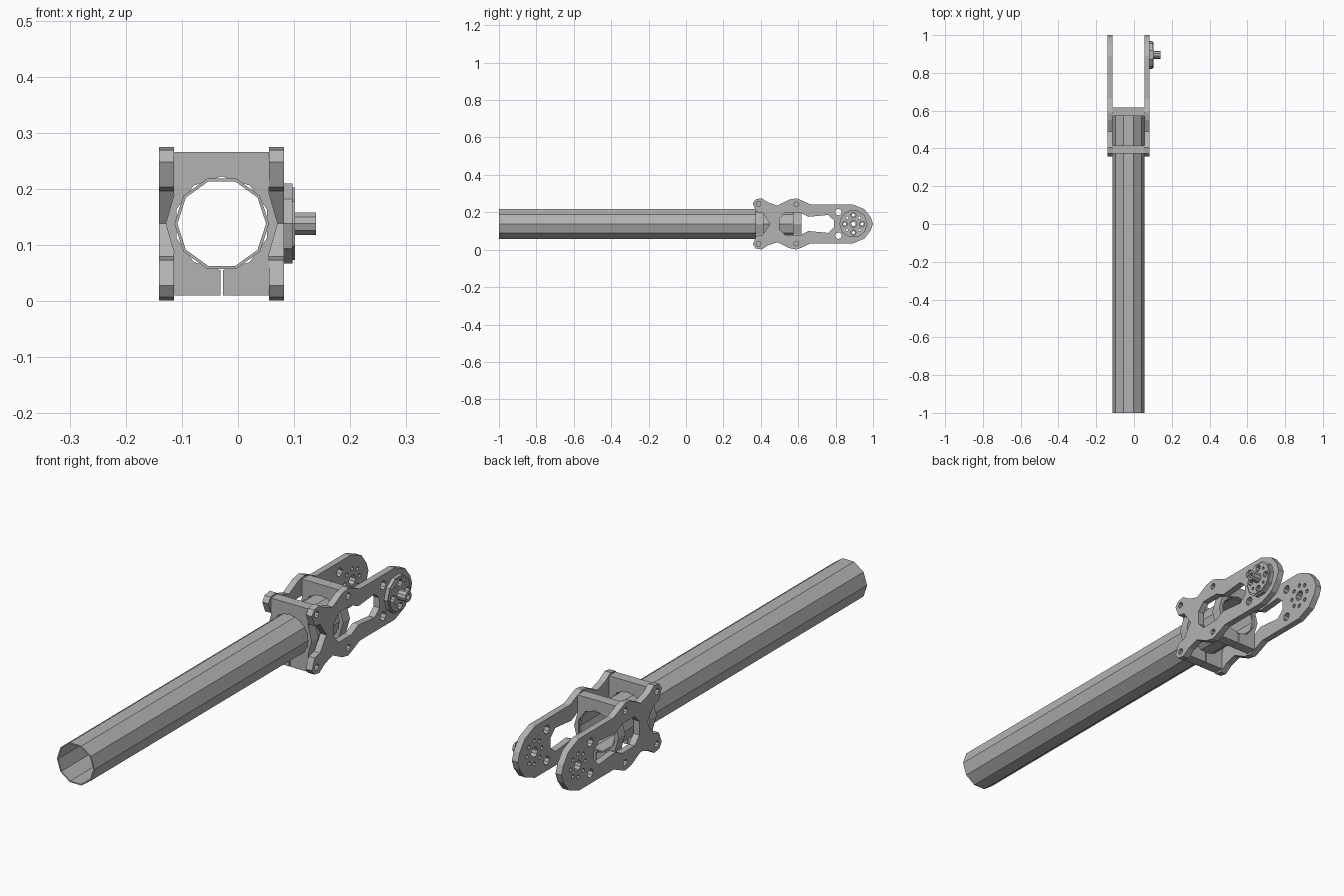
import bpy, bmesh
from math import cos, sin, radians
from mathutils import Matrix

if "Cube" in bpy.data.objects:
    bpy.data.objects.remove(bpy.data.objects["Cube"], do_unlink=True)

grey = bpy.data.materials.new("metal grey")
grey.use_nodes = True
colour = (0.45, 0.45, 0.45, 1)
grey.diffuse_color = colour
grey.node_tree.nodes["Principled BSDF"].inputs["Base Color"].default_value = colour

CX, CZ = -0.029, 0.138      # tube axis
HUB_Y = 0.895               # joint axis


def ngon(u, v, r, sides=10, turn=0):
    return [(u + r * cos(radians(turn + 360 * i / sides)),
             v + r * sin(radians(turn + 360 * i / sides))) for i in range(sides)]


def sheet(name, loops, lo, hi, axis):
    """Extrude an outline with holes from lo to hi along the x or y axis."""
    curve = bpy.data.curves.new(name + " outline", "CURVE")
    curve.dimensions, curve.fill_mode = "2D", "BOTH"
    curve.extrude = (hi - lo) / 2
    for loop in loops:
        spline = curve.splines.new("POLY")
        spline.points.add(len(loop) - 1)
        for point, (u, v) in zip(spline.points, loop):
            point.co = (u, v, 0, 1)
        spline.use_cyclic_u = True
    temp = bpy.data.objects.new(name + " outline", curve)
    bpy.context.collection.objects.link(temp)
    graph = bpy.context.evaluated_depsgraph_get()
    mesh = bpy.data.meshes.new_from_object(temp.evaluated_get(graph))
    bpy.data.objects.remove(temp, do_unlink=True)

    mid = (lo + hi) / 2
    if axis == "x":
        frame = Matrix(((0, 0, 1, mid), (1, 0, 0, 0), (0, 1, 0, 0), (0, 0, 0, 1)))
    else:
        frame = Matrix(((1, 0, 0, 0), (0, 0, -1, mid), (0, 1, 0, 0), (0, 0, 0, 1)))
    bm = bmesh.new()
    bm.from_mesh(mesh)
    bm.transform(frame)
    bmesh.ops.remove_doubles(bm, verts=bm.verts, dist=1e-5)
    bmesh.ops.recalc_face_normals(bm, faces=bm.faces)
    for face in bm.faces:
        face.smooth = False
        face.material_index = 0
    bm.to_mesh(mesh)
    bm.free()
    mesh.name = name
    mesh.materials.clear()
    mesh.materials.append(grey)
    obj = bpy.data.objects.new(name, mesh)
    bpy.context.collection.objects.link(obj)
    return obj


def mirrored(half):
    """Close a half outline by reflecting it about the centre height."""
    full = half + [(u, -v) for u, v in reversed(half) if v > 0]
    return [(u, v + CZ) for u, v in full]


# Ten-sided hollow tube
sheet("tube", [ngon(CX, CZ, 0.0845), ngon(CX, CZ, 0.079)], -1, 0.61, "y")

# Split clamps with bulged sides around the tube
side = [(0.002, -0.128), (0.084, -0.128), (0.084, -0.055), (0.1, 0),
        (0.084, 0.055), (0.084, 0.128)]
bore = [(0.0845 * cos(radians(a)), 0.0845 * sin(radians(a)))
        for a in range(234, -55, -36)]
outline = side + [(-u, v) for u, v in reversed(side)]
outline += [(-0.002, -0.083)] + bore + [(0.002, -0.083)]
outline = [(u + CX, v + CZ) for u, v in outline]
sheet("front_clamp", [outline], 0.372, 0.415, "y")
sheet("rear_clamp", [outline], 0.573, 0.617, "y")

# Side plates with ears, a long window, bolt holes and a joint hole pattern
plate = mirrored([(0.45, 0), (0.41, 0.058), (0.375, 0.065), (0.357, 0.11),
                  (0.372, 0.131), (0.405, 0.137), (0.44, 0.114), (0.49, 0.098),
                  (0.55, 0.129), (0.59, 0.137), (0.62, 0.125), (0.665, 0.105),
                  (0.89, 0.105), (0.955, 0.078), (0.988, 0.035), (1, 0)])
window = mirrored([(0.5, 0.028), (0.53, 0.06), (0.61, 0.06), (0.655, 0.038),
                   (0.76, 0.048), (0.79, 0.02)])
bolts = []
for s in (-1, 1):
    bolts += [ngon(0.388, CZ + s * 0.107, 0.013, 8),
              ngon(0.59, CZ + s * 0.105, 0.013, 8),
              ngon(0.815, CZ + s * 0.063, 0.018, 8)]
pattern = [ngon(u, v, 0.009, 6) for u, v in ngon(HUB_Y, CZ, 0.047, 8)]
joint = pattern + [ngon(HUB_Y, CZ, 0.021)]
for name, lo in (("right_plate", -0.141), ("left_plate", 0.055)):
    sheet(name, [plate, window] + bolts + joint, lo, lo + 0.027, "x")

# Joint hub: drilled flange, raised rim and hollow shaft
holes = [ngon(u, v, 0.014, 8) for u, v in ngon(HUB_Y, CZ, 0.046, 4)]
holes += [ngon(u, v, 0.007, 6) for u, v in ngon(HUB_Y, CZ, 0.046, 4, 45)]
core = ngon(HUB_Y, CZ, 0.012)
sheet("hub_flange", [ngon(HUB_Y, CZ, 0.075), core] + holes, 0.082, 0.097, "x")
sheet("hub_face", [ngon(HUB_Y, CZ, 0.068), core] + holes, 0.097, 0.102, "x")
sheet("hub_shaft", [ngon(HUB_Y, CZ, 0.021), core], 0.102, 0.139, "x")
